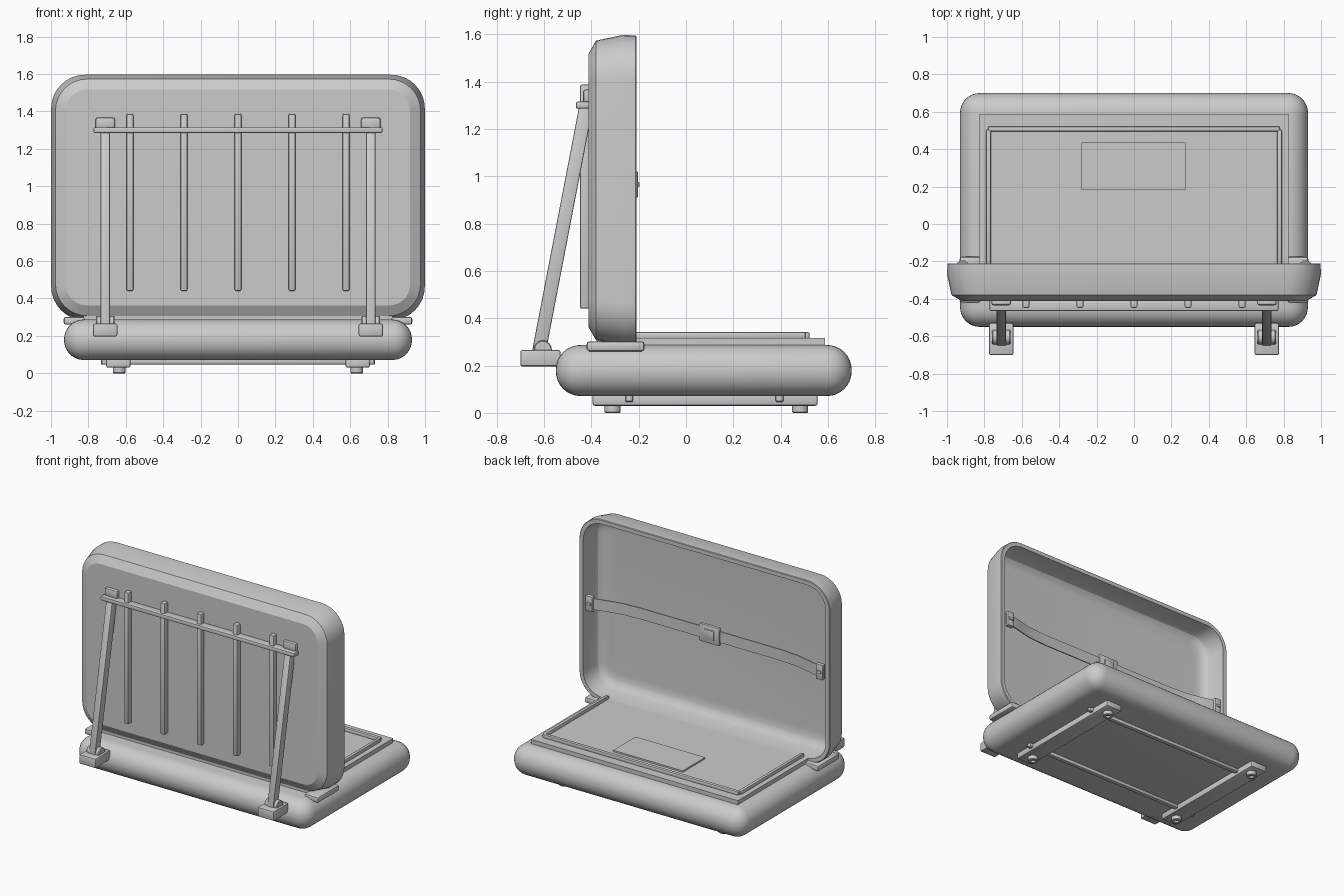
import bpy, bmesh, math
from mathutils import Matrix, Vector

cube = bpy.data.objects.get("Cube")
if cube:
    bpy.data.objects.remove(cube)

GREY = (0.6, 0.6, 0.6, 1)
grey = bpy.data.materials.new("plain grey")
grey.use_nodes = True
grey.diffuse_color = GREY
grey.node_tree.nodes["Principled BSDF"].inputs["Base Color"].default_value = GREY


def finish(name, bm, sharp=30):
    bmesh.ops.recalc_face_normals(bm, faces=bm.faces)
    mesh = bpy.data.meshes.new(name)
    bm.to_mesh(mesh)
    bm.free()
    mesh.materials.append(grey)
    ob = bpy.data.objects.new(name, mesh)
    bpy.context.collection.objects.link(ob)
    bpy.ops.object.select_all(action='DESELECT')
    ob.select_set(True)
    bpy.context.view_layer.objects.active = ob
    bpy.ops.object.shade_smooth_by_angle(angle=math.radians(sharp))


def box(name, x, y, z, bevel=0.0, segments=2, tilt=0.0):
    """Bevelled box from its x, y and z ranges, optionally tilted about x."""
    bm = bmesh.new()
    bmesh.ops.create_cube(bm, size=1)
    size = [b - a for a, b in (x, y, z)]
    centre = Vector([(a + b) / 2 for a, b in (x, y, z)])
    bmesh.ops.scale(bm, vec=size, verts=bm.verts)
    if bevel:
        bmesh.ops.bevel(bm, geom=bm.edges[:], offset=bevel, segments=segments,
                        profile=0.5, affect='EDGES')
    bm.transform(Matrix.Translation(centre) @ Matrix.Rotation(tilt, 4, 'X'))
    finish(name, bm)


def span(side, a, b):
    """Range of x on the given side."""
    return tuple(sorted((side * a, side * b)))


def loft(name, rings, sharp=30):
    bm = bmesh.new()
    loops = [[bm.verts.new(p) for p in ring] for ring in rings]
    n = len(loops[0])
    for a, b in zip(loops, loops[1:]):
        for i in range(n):
            bm.faces.new((a[i], a[(i + 1) % n], b[(i + 1) % n], b[i]))
    bm.faces.new(loops[0])
    bm.faces.new(loops[-1])
    finish(name, bm, sharp)


def rounded_ring(y, inset, radius, steps=8):
    """Upright rounded rectangle at depth y."""
    w, h = 1.0 - inset, 0.657 - inset
    pts = []
    for k, (sx, sz) in enumerate(((1, 1), (-1, 1), (-1, -1), (1, -1))):
        for i in range(steps + 1):
            a = math.pi / 2 * (k + i / steps)
            pts.append((sx * (w - radius) + radius * math.cos(a), y,
                        0.94 + sz * (h - radius) + radius * math.sin(a)))
    return pts


def lathe(name, centre, axis, profile, sides=24):
    """Turned part; the profile lists (radius, height)."""
    turn = Vector((0, 0, 1)).rotation_difference(Vector(axis))
    rings = []
    for r, h in profile:
        rings.append([Vector(centre) + turn @ Vector((
            r * math.cos(math.tau * i / sides), r * math.sin(math.tau * i / sides), h))
            for i in range(sides)])
    loft(name, rings)


# Lower case: pillow body, raised deck, frame and pad
box("base_body", (-0.93, 0.93), (-0.55, 0.70), (0.071, 0.287), 0.105, 8)
box("base_deck", (-0.825, 0.825), (-0.375, 0.588), (0.25, 0.317))
box("frame_front_bar", (-0.78, 0.78), (0.495, 0.522), (0.312, 0.342), 0.008)
box("deck_pad", (-0.28, 0.275), (0.182, 0.436), (0.30, 0.328))

# Lid shell: outer skin, rim and hollow interior as (depth, inset, radius)
lid_rings = [(-0.412, 0.08, 0.11), (-0.38, 0.024, 0.17), (-0.27, 0.001, 0.18),
             (-0.214, 0.002, 0.18), (-0.21, 0.006, 0.176), (-0.21, 0.034, 0.148),
             (-0.33, 0.042, 0.14), (-0.355, 0.052, 0.13), (-0.372, 0.072, 0.112),
             (-0.382, 0.1, 0.094), (-0.386, 0.14, 0.07)]
loft("lid_shell", [rounded_ring(*r) for r in lid_rings], 22)

# Ribs and cross bar on the outside of the lid
for i in range(5):
    x = (i - 2) * 0.289
    box("lid_rib", (x - 0.018, x + 0.018), (-0.448, -0.40), (0.44, 1.387), 0.008)
box("lid_cross_bar", (-0.772, 0.772), (-0.465, -0.405), (1.285, 1.315), 0.007)

# Strap across the inside of the lid, curving inward from its end clips
strap_path = [(-0.95, -0.222), (-0.88, -0.225), (-0.80, -0.245), (-0.70, -0.268),
              (-0.55, -0.278), (0.55, -0.278), (0.70, -0.268), (0.80, -0.245),
              (0.88, -0.225), (0.95, -0.222)]
loft("strap", [[(x, y + dy, 0.965 + dz) for dy, dz in
                ((-0.004, -0.04), (0.004, -0.04), (0.004, 0.04), (-0.004, 0.04))]
               for x, y in strap_path])

# Strap buckle with a raised button
box("strap_buckle", (-0.08, 0.08), (-0.288, -0.264), (0.90, 1.03), 0.008)
box("buckle_button", (-0.038, 0.038), (-0.27, -0.257), (0.93, 1.0), 0.004)

for s in (1, -1):
    # Frame rods and hinges
    box("frame_side_bar", span(s, 0.765, 0.79), (-0.22, 0.505), (0.312, 0.342), 0.008)
    box("hinge_plate", span(s, 0.82, 0.932), (-0.42, -0.175), (0.26, 0.302), 0.012)

    # Strap end clip with a small catch
    box("strap_clip", span(s, 0.89, 0.945), (-0.235, -0.203), (0.91, 1.02), 0.005)
    box("clip_catch", span(s, 0.90, 0.935), (-0.21, -0.196), (0.955, 0.975), 0.003)

    # Prop arm with foot block, pivot drum and top bracket
    box("arm_foot_block", span(s, 0.645, 0.775), (-0.70, -0.53), (0.197, 0.265), 0.008)
    lathe("arm_pivot", (s * 0.71 - 0.05, -0.605, 0.268), (1, 0, 0),
          [(0.034, 0), (0.038, 0.005), (0.038, 0.095), (0.034, 0.1)])
    low, high = Vector((0, -0.623, 0.25)), Vector((0, -0.422, 1.295))
    mid, run = (low + high) / 2, high - low
    half = run.length / 2
    box("prop_arm", span(s, 0.685, 0.735), (mid.y - 0.029, mid.y + 0.029),
        (mid.z - half, mid.z + half), 0.006, tilt=-math.atan2(run.y, run.z))
    box("arm_top_bracket", span(s, 0.658, 0.762), (-0.435, -0.40), (1.305, 1.367), 0.012)

    # Underside rail with two hollow feet
    box("under_rail", span(s, 0.575, 0.705), (-0.395, 0.556), (0.03, 0.085), 0.01)
    for y in (-0.31, 0.482):
        lathe("foot", (s * 0.635, y, 0), (0, 0, 1),
              [(0.014, 0.014), (0.016, 0), (0.03, 0), (0.034, 0.004), (0.034, 0.04)])

# Underside cross rods with end studs
for y in (-0.24, 0.395):
    box("under_cross_rod", (-0.73, 0.73), (y - 0.016, y + 0.016), (0.048, 0.09), 0.006)
    for s in (1, -1):
        lathe("rod_stud", (s * 0.717, y, 0.046), (0, 0, 1),
              [(0.012, 0), (0.016, 0.004), (0.016, 0.045)], 16)
